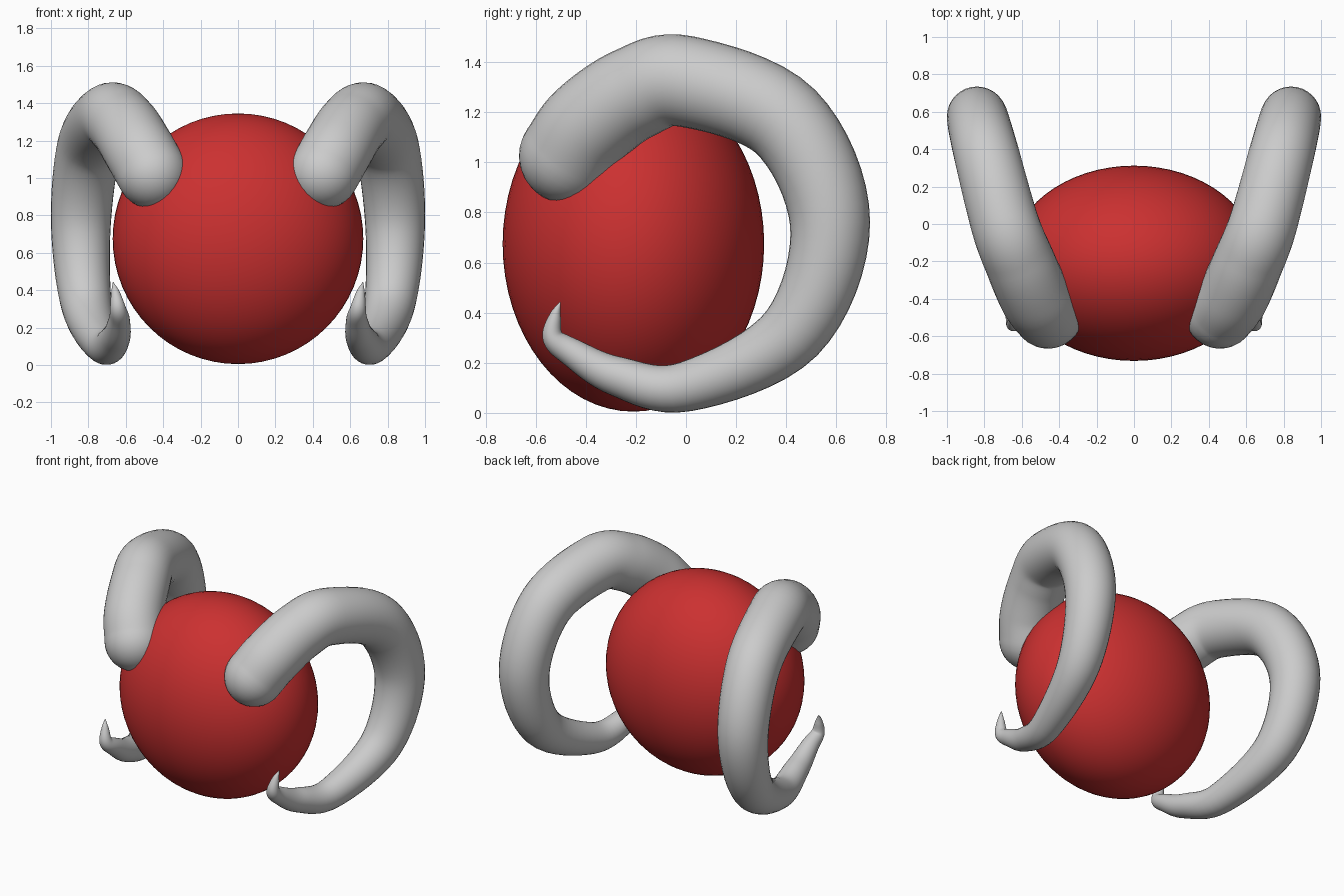
import bpy, bmesh, math
from mathutils import Vector

if "Cube" in bpy.data.objects:
    bpy.data.objects.remove(bpy.data.objects["Cube"])


def material(name, rgb):
    m = bpy.data.materials.new(name)
    m.diffuse_color = (*rgb, 1)
    m.use_nodes = True
    m.node_tree.nodes["Principled BSDF"].inputs["Base Color"].default_value = m.diffuse_color
    return m


red = material("red", (0.60, 0.03, 0.03))
grey = material("light grey", (0.60, 0.60, 0.60))

# Head: a ball flattened front to back
bpy.ops.mesh.primitive_uv_sphere_add(segments=64, ring_count=32, radius=1,
                                     location=(0, -0.21, 0.675))
head = bpy.context.object
head.name = "head"
head.scale = (0.67, 0.522, 0.67)
head.data.materials.append(red)
bpy.ops.object.shade_smooth()

# Horn keys: angle from the top, x, thickness; the outer rim follows a circle
KEYS = [(-61, .46, .19), (-45, .53, .19), (-22, .61, .187), (0, .69, .182),
        (45, .795, .173), (90, .84, .16), (135, .81, .135), (180, .715, .10),
        (205, .655, .079), (222, .635, .057), (230, .642, .043)]


def key_point(angle, x, r):
    a = math.radians(angle)
    return Vector((x, (.735 - r) * math.sin(a), .755 + (.75 - r) * math.cos(a), r))


def smooth_path(pts, steps):
    """Catmull-Rom interpolation of (x, y, z, radius) points."""
    pts = [2 * pts[0] - pts[1]] + pts + [2 * pts[-1] - pts[-2]]
    out = []
    for p0, p1, p2, p3 in zip(pts, pts[1:], pts[2:], pts[3:]):
        for i in range(steps):
            t = i / steps
            out.append(0.5 * (2 * p1 + (p2 - p0) * t
                              + (2 * p0 - 5 * p1 + 4 * p2 - p3) * t ** 2
                              + (3 * p1 - p0 - 3 * p2 + p3) * t ** 3))
    return out + [pts[-2]]


keys = [key_point(*k) for k in KEYS]
keys += [Vector((.655, -.523, .385, .024)), Vector((.668, -.502, .442, .002))]
path = smooth_path(keys, 8)

# Rounded root: hemisphere rings before the first path point
root = path[0]
back = (root - path[1]).to_3d().normalized()
cap = []
for i in range(8, 0, -1):
    t = math.radians(i * 10.9)
    c = root.to_3d() + back * root.w * math.sin(t)
    cap.append(Vector((*c, root.w * math.cos(t))))
path = cap + path

# Sweep rings along the path
SIDES = 32
bm = bmesh.new()
rings = []
for i, p in enumerate(path):
    tangent = (path[min(i + 1, len(path) - 1)] - path[max(i - 1, 0)]).to_3d().normalized()
    u = tangent.cross(Vector((1, 0, 0))).normalized()
    v = tangent.cross(u)
    rings.append([bm.verts.new(p.to_3d() + p.w * (u * math.cos(a) + v * math.sin(a)))
                  for a in (math.tau * k / SIDES for k in range(SIDES))])
for r0, r1 in zip(rings, rings[1:]):
    for k in range(SIDES):
        n = (k + 1) % SIDES
        bm.faces.new((r0[k], r0[n], r1[n], r1[k]))
bm.faces.new(rings[0])
bm.faces.new(rings[-1])
bmesh.ops.recalc_face_normals(bm, faces=bm.faces)
for f in bm.faces:
    f.smooth = True
mesh = bpy.data.meshes.new("horns")
bm.to_mesh(mesh)
bm.free()
mesh.materials.append(grey)
horns = bpy.data.objects.new("horns", mesh)
bpy.context.collection.objects.link(horns)

# Second horn on the other side
mirror = horns.modifiers.new("mirror", 'MIRROR')
mirror.use_axis[0] = True
mirror.use_mirror_merge = False
